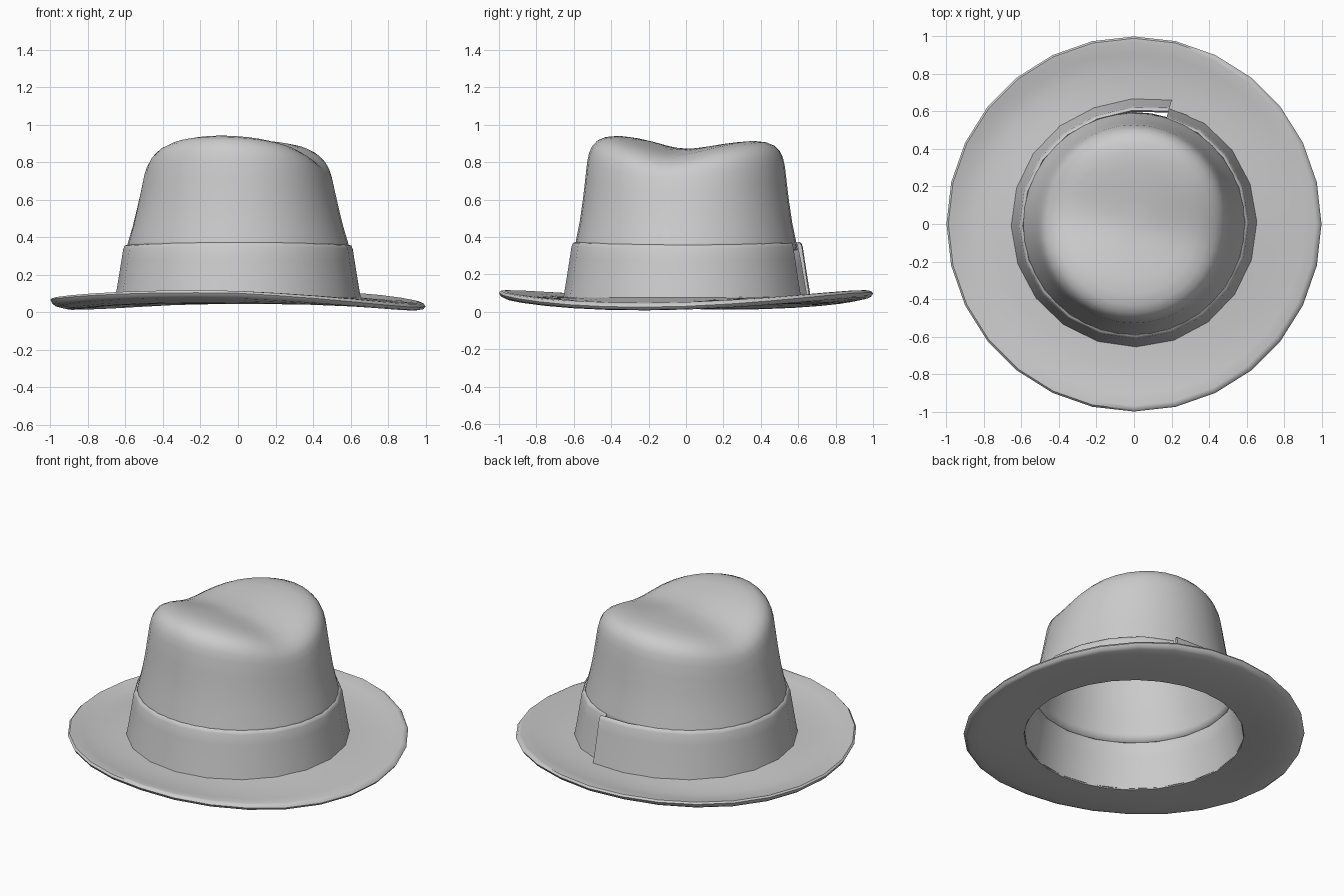
import bpy
import bmesh
from math import sin, cos, pi, exp, radians

if "Cube" in bpy.data.objects:
    bpy.data.objects.remove(bpy.data.objects["Cube"], do_unlink=True)

felt = bpy.data.materials.new("grey_felt")
felt.use_nodes = True
grey = (0.6, 0.6, 0.6, 1)
felt.diffuse_color = grey
felt.node_tree.nodes["Principled BSDF"].inputs["Base Color"].default_value = grey


def loft(name, rings, loop_rings, loop_points, cap=None):
    """Skin a list of point rings; cap is 'ends' for a strip or 'last' for a dome."""
    bm = bmesh.new()
    grid = [[bm.verts.new(p) for p in ring] for ring in rings]
    n, m = len(grid), len(grid[0])
    for i in range(n if loop_rings else n - 1):
        for j in range(m if loop_points else m - 1):
            a, b = grid[i], grid[(i + 1) % n]
            k = (j + 1) % m
            bm.faces.new((a[j], a[k], b[k], b[j]))
    if cap == "ends":
        bm.faces.new(grid[0])
        bm.faces.new(grid[-1])
    elif cap == "last":
        bm.faces.new(grid[-1])
    bmesh.ops.recalc_face_normals(bm, faces=bm.faces)
    mesh = bpy.data.meshes.new(name)
    bm.to_mesh(mesh)
    bm.free()
    mesh.materials.append(felt)
    obj = bpy.data.objects.new(name, mesh)
    bpy.context.collection.objects.link(obj)
    bpy.ops.object.select_all(action="DESELECT")
    obj.select_set(True)
    bpy.context.view_layer.objects.active = obj
    bpy.ops.object.shade_smooth_by_angle(angle=radians(50))
    return obj


def around(count):
    return [2 * pi * i / count for i in range(count)]


# Brim: rounded section swept round, raised front and back, dipped at the sides
def brim_height(r, a):
    t = max(0, (r - 0.65) / 0.35)
    side = cos(a + 0.25) ** 2
    z = 0.058 + 0.045 * t * t * (1 - side)
    if cos(a) > 0:
        return z - 0.033 * t * side
    return z + (0.06 * t ** 5 - 0.055 * t) * side


brim_section = [(0.645, 0.02), (0.74, 0.018), (0.83, 0.018), (0.91, 0.019), (0.97, 0.02),
                (0.99, 0.015), (1.0, 0), (0.99, -0.015), (0.97, -0.02), (0.91, -0.019),
                (0.83, -0.018), (0.74, -0.016), (0.645, -0.015)]
loft("brim", [[(r * cos(a), r * sin(a), brim_height(r, a) + dz) for r, dz in brim_section]
              for a in around(28)], True, True)


# Crown: tapered wall and a top pinched by a valley running across it
def ridge(x, y):
    return 1 - exp(-((y + 0.2 * x) / 0.24) ** 2)


def top_height(x, y):
    back = 0.03 if y + 0.2 * x > 0 else 0
    return 0.872 + (0.075 - back) * ridge(x, y) - 0.25 * (x - 0.28 * y) ** 2


crown_profile = [(0.597, 0), (0.588, 0.08), (0.566, 0.25), (0.548, 0.44), (0.534, 0.62),
                 (0.523, 0.77), (0.512, 0.85), (0.497, 0.905), (0.47, 0.955), (0.43, 0.985),
                 (0.37, 1), (0.3, 1), (0.22, 1), (0.14, 1), (0.06, 1)]
base = 0.33
crown_rings = []
for r, f in crown_profile:
    ring = []
    for a in around(40):
        edge = min(r, 0.47)
        x, y = edge * cos(a), edge * sin(a)
        z = base + f * (top_height(x, y) - base)
        pinch = 1 - 0.06 * f * f * (1 - ridge(x, y))
        ring.append((r * pinch * cos(a) * (1 - 0.015 * f), r * pinch * sin(a) * (1 + 0.015 * f), z))
    crown_rings.append(ring)
crown = loft("crown", crown_rings, False, True, "last")
shell = crown.modifiers.new("thickness", "SOLIDIFY")
shell.thickness = 0.016
shell.offset = -1

# Hat band: one strip wrapped round, its free end lapping over at the back
band_section = [(0.66, 0.05), (0.641, 0.16), (0.622, 0.28), (0.612, 0.345), (0.604, 0.362),
                (0.594, 0.366), (0.586, 0.355), (0.608, 0.25), (0.645, 0.05)]
start, steps = radians(73), 20
strip = []
for i in range(steps + 1):
    a = start + 2 * pi * i / steps
    lap = {0: 0.036, 1: 0.012, steps: -0.012}.get(i, 0)
    strip.append([((r + lap) * cos(a), (r + lap) * sin(a),
                   z + (0.014 * sin(a) ** 2 - 0.008) * z / 0.36) for r, z in band_section])
loft("hat_band", strip, False, True, "ends")
